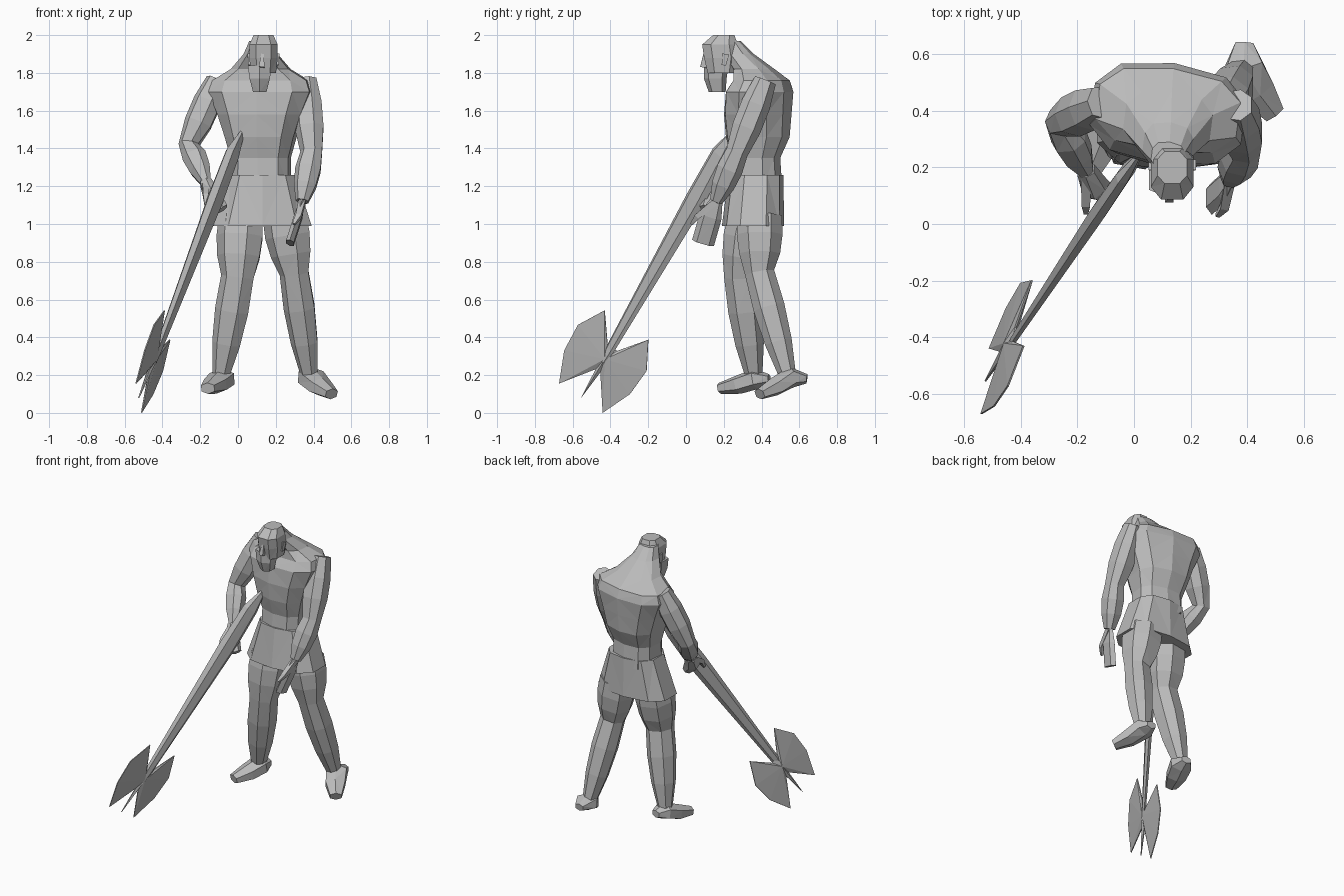
import bpy
import bmesh
import math
from mathutils import Vector

UP = Vector((0, 0, 1))
RIGHTWARD = Vector((1, 0, 0))

cube = bpy.data.objects.get("Cube")
if cube:
    bpy.data.objects.remove(cube, do_unlink=True)

stone = bpy.data.materials.new("stone_grey")
stone.use_nodes = True
stone.diffuse_color = (0.5, 0.5, 0.5, 1)
shader = stone.node_tree.nodes["Principled BSDF"]
shader.inputs["Base Color"].default_value = stone.diffuse_color


def finish(name, bm):
    """Turn a bmesh into a flat-shaded object."""
    bmesh.ops.recalc_face_normals(bm, faces=bm.faces)
    mesh = bpy.data.meshes.new(name)
    bm.to_mesh(mesh)
    bm.free()
    mesh.materials.append(stone)
    obj = bpy.data.objects.new(name, mesh)
    bpy.context.collection.objects.link(obj)


def boxed(value, power):
    """Push a sine or cosine outwards, making an ellipse boxier."""
    return math.copysign(abs(value) ** power, value)


def skin(name, rings, sides, power):
    """Join rings given as (centre, width vector, depth vector)."""
    bm = bmesh.new()
    loops = []
    for centre, width, depth in rings:
        loop = []
        for k in range(sides):
            angle = math.tau * (k + 0.5) / sides
            offset = (width * boxed(math.cos(angle), power)
                      + depth * boxed(math.sin(angle), power))
            loop.append(bm.verts.new(centre + offset))
        loops.append(loop)
    for low, high in zip(loops, loops[1:]):
        for k in range(sides):
            n = (k + 1) % sides
            bm.faces.new((low[k], low[n], high[n], high[k]))
    bm.faces.new(loops[0])
    bm.faces.new(loops[-1])
    # Split the skin into facets
    bmesh.ops.triangulate(bm, faces=bm.faces, quad_method="SHORT_EDGE")
    finish(name, bm)


def stack(name, x, levels, sides, yaw=0):
    """Level rings, each given as (height, y, half width, half depth)."""
    side = Vector((math.cos(yaw), math.sin(yaw), 0))
    front_to_back = UP.cross(side)
    rings = [(Vector((x, y, z)), side * width, front_to_back * depth)
             for z, y, width, depth in levels]
    skin(name, rings, sides, power=0.75)


def limb(name, joints, radii, swell=0, flat=1, beam=False, sides=7):
    """Rings following the joints, swelling between them like muscle.
    flat scales the width; a beam keeps its width horizontal."""
    joints = [Vector(joint) for joint in joints]
    steps = 3 if swell else 1
    path = []
    for i in range(len(joints) - 1):
        for step in range(steps):
            t = step / steps
            radius = radii[i] + (radii[i + 1] - radii[i]) * t
            path.append((joints[i].lerp(joints[i + 1], t),
                         radius + swell * math.sin(math.pi * t)))
    path.append((joints[-1], radii[-1]))
    rings = []
    for i, (centre, radius) in enumerate(path):
        after = path[min(i + 1, len(path) - 1)][0]
        before = path[max(i - 1, 0)][0]
        along = (after - before).normalized()
        if beam:
            side = along.cross(UP).normalized()
        else:
            side = (RIGHTWARD - along * along.dot(RIGHTWARD)).normalized()
        rings.append((centre, side * radius * flat, along.cross(side) * radius))
    skin(name, rings, sides, power=0.85)


# Torso, from the waist up to the stooped neck
stack("torso", 0.12, [
    (1.2, 0.37, 0.16, 0.14),
    (1.35, 0.37, 0.16, 0.13),
    (1.46, 0.38, 0.19, 0.17),
    (1.58, 0.38, 0.23, 0.18),
    (1.7, 0.39, 0.28, 0.18),
    (1.76, 0.4, 0.26, 0.15),
    (1.82, 0.36, 0.16, 0.11),
    (1.9, 0.28, 0.09, 0.08),
    (1.97, 0.24, 0.06, 0.05),
], sides=10, yaw=-0.13)

# Flared kilt
stack("kilt", 0.13, [
    (0.99, 0.355, 0.27, 0.165),
    (1.26, 0.37, 0.18, 0.145),
], sides=10)

# Head, beard, nose and ears
stack("head", 0.135, [
    (2, 0.2, 0.055, 0.06),
    (1.95, 0.18, 0.08, 0.1),
    (1.88, 0.19, 0.08, 0.1),
    (1.8, 0.19, 0.07, 0.08),
], sides=8)
stack("beard", 0.115, [
    (1.84, 0.16, 0.07, 0.065),
    (1.77, 0.155, 0.06, 0.06),
    (1.7, 0.165, 0.04, 0.045),
], sides=6)
limb("nose", [(0.13, 0.1, 1.9), (0.125, 0.09, 1.83)], [0.01, 0.02], sides=4)
for name, x in (("right_ear", 0.06), ("left_ear", 0.21)):
    limb(name, [(x, 0.21, 1.9), (x, 0.2, 1.84)], [0.025, 0.015],
         flat=0.5, sides=4)

# Arms: shoulder, elbow, wrist
left_wrist = (0.34, 0.16, 1.12)
right_wrist = (-0.17, 0.19, 1.22)
limb("left_arm", [(0.36, 0.42, 1.76), (0.39, 0.27, 1.38), left_wrist],
     [0.06, 0.06, 0.035], swell=0.022)
limb("right_arm", [(-0.11, 0.43, 1.76), (-0.26, 0.36, 1.42), right_wrist],
     [0.06, 0.055, 0.03], swell=0.022)

# Hands and thumbs
limb("left_hand", [left_wrist, (0.32, 0.13, 1.04), (0.275, 0.09, 0.9)],
     [0.035, 0.06, 0.06], flat=0.4, sides=6)
limb("left_thumb", [left_wrist, (0.32, 0.06, 1.04), (0.295, 0.03, 1)],
     [0.025, 0.02, 0.01], sides=4)
limb("right_hand", [right_wrist, (-0.14, 0.13, 1.15), (-0.08, 0.1, 1.08)],
     [0.035, 0.05, 0.03], sides=6)
limb("right_thumb", [right_wrist, (-0.17, 0.07, 1.15), (-0.17, 0.04, 1.1)],
     [0.025, 0.02, 0.01], sides=4)

# Legs: hip, knee, ankle
limb("left_leg", [(0.25, 0.39, 1.04), (0.3, 0.39, 0.74), (0.38, 0.54, 0.19)],
     [0.12, 0.08, 0.045], swell=0.02)
limb("right_leg", [(0.02, 0.34, 1.04), (0, 0.29, 0.72), (-0.09, 0.36, 0.19)],
     [0.12, 0.09, 0.045], swell=0.02)

# Feet: heel, ankle, instep, toe
foot_radii = [0.025, 0.055, 0.05, 0.03]
limb("left_foot", [(0.39, 0.64, 0.18), (0.385, 0.56, 0.19),
                   (0.435, 0.47, 0.14), (0.495, 0.39, 0.1)],
     foot_radii, flat=1.4, beam=True, sides=6)
limb("right_foot", [(-0.07, 0.44, 0.18), (-0.085, 0.37, 0.18),
                    (-0.12, 0.28, 0.15), (-0.16, 0.18, 0.13)],
     foot_radii, flat=1.4, beam=True, sides=6)

# Axe shaft, thickest at the grip
limb("axe_shaft", [(0.03, 0.26, 1.5), (-0.03, 0.18, 1.37), (-0.12, 0.05, 1.13),
                   (-0.42, -0.4, 0.34), (-0.44, -0.44, 0.27)],
     [0.012, 0.055, 0.062, 0.028, 0.015], flat=0.5, beam=True, sides=6)

# Axe head: half outline as (across, along), mirrored, with a central spike
half = [(0.03, 0.15), (0.14, 0), (0.22, 0.15), (0.21, 0.31),
        (0.14, 0.48), (0.015, 0.3)]
outline = half + [(0, 0.48)] + [(-u, v) for u, v in reversed(half)]
top = Vector((-0.375, -0.315, 0.465))
along = Vector((-0.15, -0.24, -0.385)).normalized()
normal = along.cross(Vector((0.015, 0.115, -0.075))).normalized()
across = normal.cross(along)

bm = bmesh.new()
rims = []
for offset in (-normal, normal):
    rim = [bm.verts.new(top + across * u + along * v + offset * 0.003)
           for u, v in outline]
    hub = bm.verts.new(top + along * 0.22 + offset * 0.018)
    for k, vert in enumerate(rim):
        bm.faces.new((rim[k - 1], vert, hub))
    rims.append(rim)
front, back = rims
for k in range(len(outline)):
    bm.faces.new((front[k - 1], front[k], back[k], back[k - 1]))
finish("axe_head", bm)
